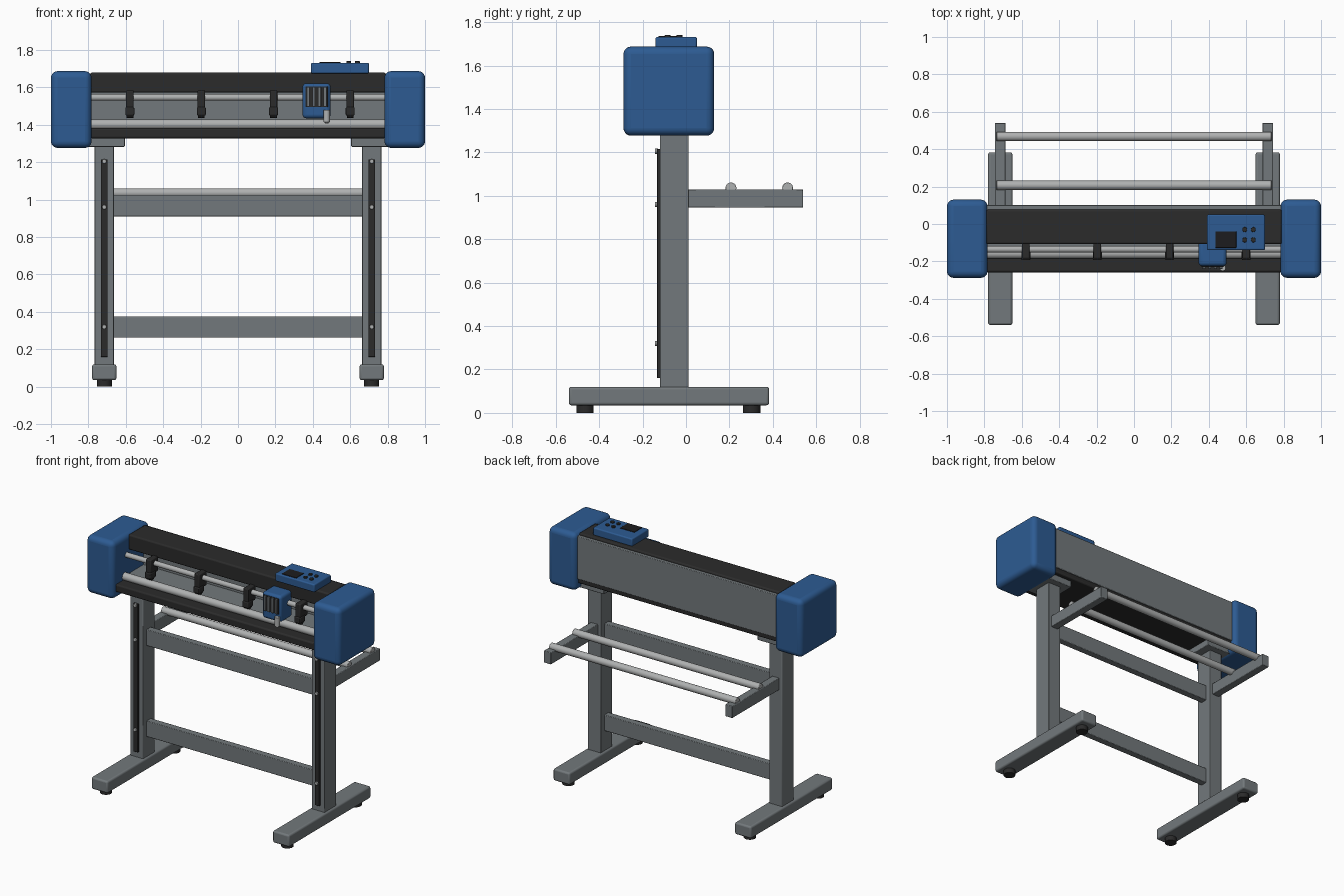
import bpy
import math
from mathutils import Vector

cube = bpy.data.objects.get("Cube")
if cube:
    bpy.data.objects.remove(cube, do_unlink=True)


def material(name, r, g, b):
    m = bpy.data.materials.new(name)
    m.use_nodes = True
    m.diffuse_color = (r, g, b, 1)
    m.node_tree.nodes["Principled BSDF"].inputs["Base Color"].default_value = (r, g, b, 1)
    return m


BLUE = material("blue plastic", 0.026, 0.105, 0.29)
GREY = material("grey steel", 0.17, 0.19, 0.2)
BLACK = material("black plastic", 0.024, 0.024, 0.024)
SILVER = material("silver metal", 0.43, 0.44, 0.44)
SCREEN = material("dark screen", 0.012, 0.012, 0.013)


def finish(obj, name, mat, bevel=0, segments=2):
    obj.name = name
    obj.data.materials.append(mat)
    if bevel:
        mod = obj.modifiers.new("rounded edges", "BEVEL")
        mod.width = bevel
        mod.segments = segments
    bpy.ops.object.shade_smooth_by_angle(angle=math.radians(35))
    return obj


def box(name, mat, xs, ys, zs, bevel=0.004, segments=2):
    """Box between pairs of limits on each axis."""
    centre = [(a + b) / 2 for a, b in (xs, ys, zs)]
    size = [abs(b - a) for a, b in (xs, ys, zs)]
    bpy.ops.mesh.primitive_cube_add(size=1, location=centre)
    obj = bpy.context.object
    for v in obj.data.vertices:
        v.co = Vector([c * s for c, s in zip(v.co, size)])
    return finish(obj, name, mat, bevel, segments)


def rod(name, mat, centre, radius, length, axis="Z", bevel=0):
    """Cylinder along one axis."""
    turn = {"X": (0, math.pi / 2, 0), "Y": (math.pi / 2, 0, 0), "Z": (0, 0, 0)}[axis]
    bpy.ops.mesh.primitive_cylinder_add(vertices=32, radius=radius, depth=length,
                                        location=centre, rotation=turn)
    return finish(bpy.context.object, name, mat, bevel)


# Stand and end caps, one of each per side
for side, s in (("left", 1), ("right", -1)):
    x = 0.715 * s

    def span(half, c=x):
        return (c - half, c + half)

    box(side + "_foot", GREY, span(0.065), (-0.54, 0.383), (0.035, 0.12), 0.012, 3)
    for end, y in (("front", -0.465), ("back", 0.302)):
        rod(f"{side}_{end}_foot_pad", BLACK, (x, y, 0.02), 0.04, 0.04)
    box(side + "_leg", GREY, span(0.051), (-0.12, 0.012), (0.115, 1.29))
    box(side + "_leg_strip", BLACK, span(0.018), (-0.133, -0.118), (0.16, 1.215), 0.002)
    for z in (0.32, 0.96, 1.205):
        rod(side + "_leg_bolt", SILVER, (x, -0.135, z), 0.012, 0.016, "Y", 0.002)
    box(side + "_bracket", GREY, span(0.11), (-0.17, 0.06), (1.283, 1.335))
    box(side + "_support_arm", GREY, span(0.028), (0.005, 0.54), (0.945, 1.03))
    box(side + "_end_cap", BLUE, (0.783 * s, s), (-0.288, 0.13), (1.277, 1.687), 0.035, 5)

# Cross bars and media rods
for name, low, high in (("lower", 0.262, 0.375), ("upper", 0.91, 1.025)):
    box(name + "_cross_bar", GREY, (-0.67, 0.67), (-0.08, -0.03), (low, high))
for y in (0.207, 0.468):
    rod("media_rod", SILVER, (0, y, 1.036), 0.025, 1.47, "X", 0.003)

# Main body between the caps
width = (-0.79, 0.79)
box("base_tray", BLACK, width, (-0.258, 0.095), (1.328, 1.383), 0.01)
box("platen", GREY, width, (-0.12, 0.07), (1.38, 1.405))
box("back_panel", GREY, width, (0.055, 0.102), (1.362, 1.665))
box("top_cover", BLACK, width, (-0.108, 0.078), (1.572, 1.68), 0.01)
rod("feed_roller", SILVER, (0, -0.158, 1.403), 0.027, 1.58, "X")
rod("carriage_rail", SILVER, (0, -0.135, 1.547), 0.018, 1.58, "X")

# Pinch rollers
for x in (-0.578, -0.196, 0.19, 0.6):
    box("pinch_arm", BLACK, (x - 0.02, x + 0.02), (-0.185, -0.1), (1.48, 1.585), 0.006)
    box("pinch_fork", BLACK, (x - 0.024, x + 0.024), (-0.193, -0.13), (1.45, 1.495), 0.006)
    rod("pinch_wheel", BLACK, (x, -0.162, 1.463), 0.027, 0.036, "X")

# Cutting carriage with ribs and blade holder
box("carriage", BLUE, (0.345, 0.495), (-0.225, -0.09), (1.435, 1.622), 0.02, 4)
box("carriage_recess", BLACK, (0.36, 0.48), (-0.229, -0.221), (1.495, 1.605), 0.001)
for i in range(4):
    x = 0.375 + i * 0.03
    box("carriage_rib", GREY, (x - 0.008, x + 0.008), (-0.24, -0.22), (1.497, 1.603), 0.002)
rod("blade_holder", SILVER, (0.474, -0.235, 1.447), 0.017, 0.066, "Z", 0.002)
rod("blade_tip", SILVER, (0.474, -0.235, 1.412), 0.009, 0.012)

# Control panel
box("control_panel", BLUE, (0.39, 0.7), (-0.14, 0.05), (1.675, 1.732), 0.008, 3)
box("control_screen", SCREEN, (0.435, 0.547), (-0.127, -0.04), (1.729, 1.736), 0.001)
for x in (0.592, 0.638):
    for y in (-0.085, -0.03):
        rod("control_button", BLACK, (x, y, 1.734), 0.013, 0.014, "Z", 0.002)
